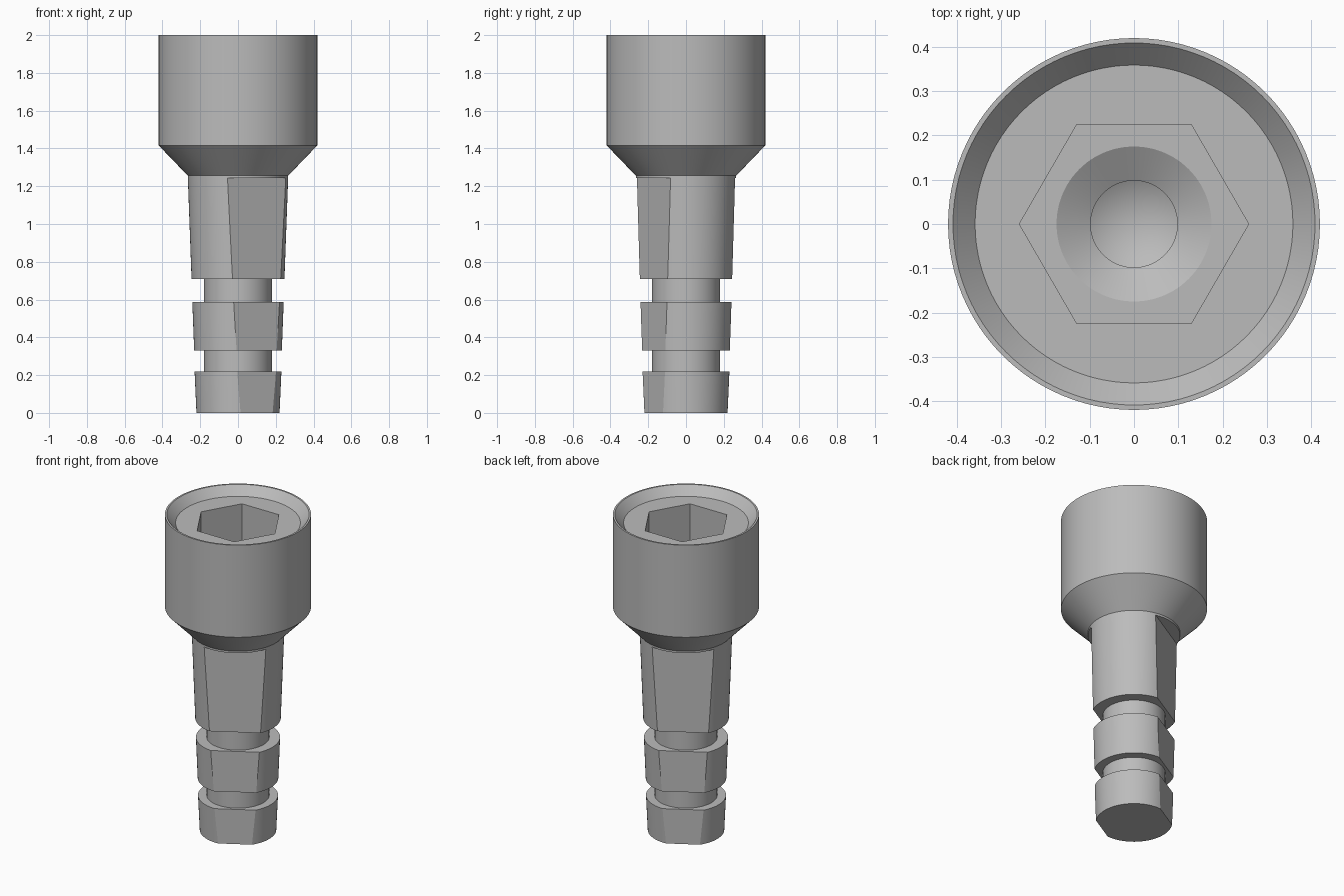
import bpy
import bmesh
from math import cos, sin, pi, radians
from mathutils import Matrix

cube = bpy.data.objects.get("Cube")
if cube:
    bpy.data.objects.remove(cube, do_unlink=True)

steel = bpy.data.materials.new("grey_steel")
steel.use_nodes = True
GREY = (0.5, 0.5, 0.5, 1)
steel.diffuse_color = GREY
steel.node_tree.nodes["Principled BSDF"].inputs["Base Color"].default_value = GREY


def finish(name, bm):
    bmesh.ops.recalc_face_normals(bm, faces=bm.faces)
    mesh = bpy.data.meshes.new(name)
    bm.to_mesh(mesh)
    bm.free()
    mesh.materials.append(steel)
    obj = bpy.data.objects.new(name, mesh)
    bpy.context.collection.objects.link(obj)
    return obj


def lathe(name, profile, sides=96):
    """Revolve (radius, z) points about z; radius 0 becomes a pole."""
    bm = bmesh.new()
    rings = []
    for r, z in profile:
        if r == 0:
            rings.append([bm.verts.new((0, 0, z))] * sides)
        else:
            rings.append([bm.verts.new((r * cos(2 * pi * i / sides), r * sin(2 * pi * i / sides), z))
                          for i in range(sides)])
    for a, b in zip(rings, rings[1:]):
        for i in range(sides):
            j = (i + 1) % sides
            bm.faces.new(dict.fromkeys((a[i], a[j], b[j], b[i])))
    # Cap open ends with one flat face
    for ring, point in ((rings[0], profile[0]), (rings[-1], profile[-1])):
        if point[0] > 0:
            bm.faces.new(ring)
    return finish(name, bm)


def cut(body, cutter):
    mod = body.modifiers.new("cut", 'BOOLEAN')
    mod.operation = 'DIFFERENCE'
    mod.solver = 'EXACT'
    mod.object = cutter
    bpy.context.view_layer.objects.active = body
    bpy.ops.object.modifier_apply(modifier=mod.name)
    bpy.data.objects.remove(cutter, do_unlink=True)


# Grooved tapered shank, flared collar, socket head and bevelled rim
NECK = 0.18
body = lathe("socket_driver", [
    (0.22, 0), (0.23, 0.22), (NECK, 0.22),
    (NECK, 0.33), (0.232, 0.33), (0.242, 0.588), (NECK, 0.588),
    (NECK, 0.71), (0.246, 0.71), (0.266, 1.256),
    (0.42, 1.416), (0.42, 2), (0.409, 2), (0.359, 1.947)])

# Two opposite flats along the shank
FLAT, TOP = 0.197, 1.243
for angle in (-60, 120):
    bm = bmesh.new()
    bmesh.ops.create_cube(bm, size=1, matrix=(
        Matrix.Rotation(radians(angle), 4, 'Z')
        @ Matrix.Translation((FLAT + 0.25, 0, TOP - 0.75))
        @ Matrix.Diagonal((0.5, 1, 1.5, 1))))
    cut(body, finish("flat_cutter", bm))

# Hexagonal socket, then the drilled recess in its floor
FLOOR = 1.5
cut(body, lathe("hex_cutter", [(0.259, FLOOR), (0.259, 2.1)], sides=6))
cut(body, lathe("drill_cutter", [
    (0, FLOOR - 0.2), (0.098, FLOOR - 0.145), (0.098, FLOOR - 0.045),
    (0.175, FLOOR), (0.175, FLOOR + 0.1)]))

# Smooth round walls, crisp edges
bpy.ops.object.select_all(action='DESELECT')
body.select_set(True)
bpy.context.view_layer.objects.active = body
bpy.ops.object.shade_smooth_by_angle(angle=radians(20))
